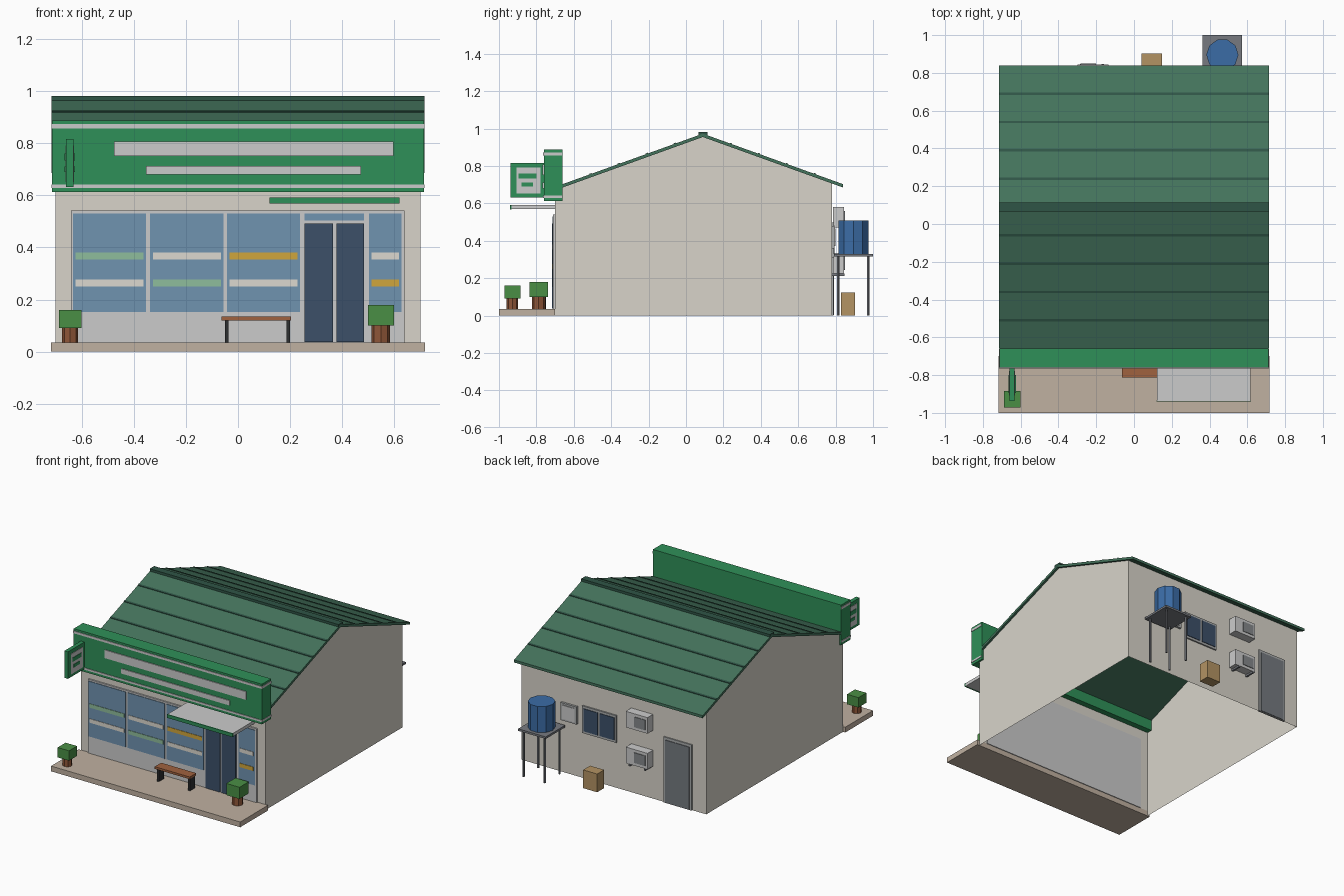
import bpy, bmesh, math

if "Cube" in bpy.data.objects:
    bpy.data.objects.remove(bpy.data.objects["Cube"])

MATS = {}
PALETTE = dict(wall='d8d4ca', trim='dededb', green='2f9058', roof='44735c', seam='2f5546',
               paving='c0b1a1', glass='7093b0', door='3c5069', shelf_white='dcd9d0',
               shelf_green='8fbd9c', shelf_yellow='d0a63c', wood='a0623f', pot='8f5638',
               leaf='4a8f45', black='2c2e30', tank='3b6ca6', steel='777a80', crate='b39363',
               ac='d0d0cc', grille='84888a', frame='a9abab', back_door='757a80')


def mat(key):
    if key not in MATS:
        m = bpy.data.materials.new(key)
        srgb = [int(PALETTE[key][i:i + 2], 16) / 255 for i in (0, 2, 4)]
        m.diffuse_color = [((c + 0.055) / 1.055) ** 2.4 for c in srgb] + [1]
        m.use_nodes = True
        m.node_tree.nodes["Principled BSDF"].inputs["Base Color"].default_value = m.diffuse_color
        MATS[key] = m
    return MATS[key]


def make(name, color, verts, faces):
    me = bpy.data.meshes.new(name)
    bm = bmesh.new()
    vs = [bm.verts.new(v) for v in verts]
    for f in faces:
        bm.faces.new([vs[i] for i in f])
    bmesh.ops.recalc_face_normals(bm, faces=bm.faces)
    bm.to_mesh(me)
    bm.free()
    me.materials.append(mat(color))
    ob = bpy.data.objects.new(name, me)
    bpy.context.collection.objects.link(ob)
    return ob


def prism(name, color, low, high, caps=True, skip=()):
    """Join two matching rings of points into a solid."""
    n = len(low)
    faces = [(i, (i + 1) % n, (i + 1) % n + n, i + n) for i in range(n) if i not in skip]
    if caps:
        faces += [tuple(range(n)), tuple(range(n, 2 * n))]
    return make(name, color, low + high, faces)


def box(name, color, x0, x1, y0, y1, z0, z1):
    ring = [(x0, y0), (x1, y0), (x1, y1), (x0, y1)]
    return prism(name, color, [(x, y, z0) for x, y in ring], [(x, y, z1) for x, y in ring])


def cyl(name, color, cx, cy, r, z0, z1, n):
    ring = [(cx + r * math.cos(i * math.tau / n), cy + r * math.sin(i * math.tau / n)) for i in range(n)]
    return prism(name, color, [(x, y, z0) for x, y in ring], [(x, y, z1) for x, y in ring])


def along_x(name, color, profile, x0, x1, skip=()):
    return prism(name, color, [(x0, y, z) for y, z in profile], [(x1, y, z) for y, z in profile], skip=skip)


# Paving and open-bottomed wall shell
box('pavement', 'paving', -0.717, 0.717, -1, -0.70, 0, 0.036)
along_x('walls', 'wall', [(-0.70, 0), (0.78, 0), (0.78, 0.707), (0.09, 0.956), (-0.70, 0.671)],
        -0.70, 0.70, skip=(0, 2, 3))

# Roof slopes with raised seams and a ridge cap
RIDGE, SLOPE = 0.09, 0.36


def roof_z(d):
    return 0.973 - SLOPE * d


for side, s in (('front', -1), ('back', 1)):
    along_x(side + '_roof', 'roof', [(RIDGE, roof_z(0)), (RIDGE + s * 0.75, roof_z(0.75)),
            (RIDGE + s * 0.75, roof_z(0.75) - 0.018), (RIDGE, roof_z(0) - 0.018)], -0.715, 0.715)
    for k in range(1, 5):
        a, b = 0.15 * k - 0.006, 0.15 * k + 0.006
        along_x(f'{side}_roof_seam_{k}', 'seam',
                [(RIDGE + s * a, roof_z(a) + 0.004), (RIDGE + s * b, roof_z(b) + 0.004),
                 (RIDGE + s * b, roof_z(b) - 0.005), (RIDGE + s * a, roof_z(a) - 0.005)], -0.714, 0.714)
box('ridge_cap', 'seam', -0.715, 0.715, RIDGE - 0.024, RIDGE + 0.024, 0.956, 0.981)

# Sign fascia with stripes and blank panels
box('fascia', 'green', -0.713, 0.713, -0.76, -0.66, 0.612, 0.887)
box('fascia_upper_stripe', 'trim', -0.716, 0.716, -0.764, -0.662, 0.857, 0.873)
box('fascia_lower_stripe', 'trim', -0.716, 0.716, -0.764, -0.662, 0.629, 0.642)
box('fascia_large_panel', 'trim', -0.475, 0.596, -0.766, -0.755, 0.751, 0.807)
box('fascia_small_panel', 'trim', -0.352, 0.471, -0.766, -0.755, 0.679, 0.712)

# Projecting blade sign, detailed on both sides
box('blade_sign', 'green', -0.659, -0.632, -0.938, -0.755, 0.632, 0.817)
box('blade_sign_panel', 'trim', -0.662, -0.629, -0.907, -0.778, 0.652, 0.791)
box('blade_sign_upper_bar', 'green', -0.665, -0.626, -0.895, -0.80, 0.733, 0.76)
box('blade_sign_lower_bar', 'green', -0.665, -0.626, -0.88, -0.818, 0.69, 0.711)

# Entrance awning
box('awning', 'trim', 0.122, 0.617, -0.936, -0.70, 0.570, 0.592)
box('awning_edge', 'green', 0.120, 0.619, -0.941, -0.934, 0.568, 0.592)

# Shopfront frame, glazing, shelves and doors
box('shopfront_frame', 'trim', -0.64, 0.638, -0.71, -0.695, 0.036, 0.542)
panes = [(-0.633, -0.352, 'shelf_green', 'shelf_white'), (-0.337, -0.056, 'shelf_white', 'shelf_green'),
         (-0.042, 0.238, 'shelf_yellow', 'shelf_white'), (0.502, 0.627, 'shelf_white', 'shelf_yellow')]
for i, (a, b, upper, lower) in enumerate(panes, 1):
    box(f'window_{i}', 'glass', a, b, -0.714, -0.705, 0.153, 0.531)
    box(f'upper_shelf_{i}', upper, a + 0.01, b - 0.01, -0.717, -0.71, 0.353, 0.38)
    box(f'lower_shelf_{i}', lower, a + 0.01, b - 0.01, -0.717, -0.71, 0.25, 0.277)
box('door_transom', 'glass', 0.256, 0.484, -0.714, -0.705, 0.504, 0.531)
box('left_door', 'door', 0.256, 0.364, -0.716, -0.705, 0.037, 0.492)
box('right_door', 'door', 0.378, 0.484, -0.716, -0.705, 0.037, 0.492)

# Bench
box('bench_seat', 'wood', -0.063, 0.203, -0.812, -0.742, 0.12, 0.135)
box('bench_left_leg', 'black', -0.05, -0.036, -0.805, -0.749, 0.036, 0.12)
box('bench_right_leg', 'black', 0.186, 0.2, -0.805, -0.749, 0.036, 0.12)

# Planters
for side, x, y, h, z0, z1 in (('left', -0.644, -0.928, 0.043, 0.092, 0.16),
                              ('right', 0.548, -0.788, 0.05, 0.1, 0.18)):
    cyl(side + '_planter_pot', 'pot', x, y, h * 0.72, 0.036, z0 + 0.002, 8)
    box(side + '_planter_bush', 'leaf', x - h, x + h, y - h, y + h, z0, z1)

# Water tank on its stand
cyl('water_tank', 'tank', 0.468, 0.895, 0.085, 0.33, 0.508, 10)
box('tank_platform', 'steel', 0.363, 0.572, 0.79, 1.0, 0.316, 0.33)
for i, sx in enumerate((-1, 1)):
    for j, sy in enumerate((-1, 1)):
        cyl(f'tank_leg_{2 * i + j + 1}', 'steel', 0.468 + sx * 0.08, 0.895 + sy * 0.08, 0.008, 0, 0.317, 6)

# Air conditioners
for name, z in (('upper', 0.47), ('lower', 0.225)):
    box(name + '_air_conditioner', 'ac', -0.30, -0.135, 0.785, 0.845, z, z + 0.11)
    box(name + '_air_conditioner_grille', 'grille', -0.283, -0.2, 0.84, 0.849, z + 0.02, z + 0.09)
for i, x in enumerate((-0.28, -0.165), 1):
    box(f'air_conditioner_bracket_{i}', 'steel', x - 0.006, x + 0.006, 0.78, 0.848, 0.212, 0.225)

# Back door, window, meter box and crate
box('back_door_frame', 'frame', -0.594, -0.38, 0.775, 0.788, 0, 0.45)
box('back_door', 'back_door', -0.578, -0.396, 0.78, 0.792, 0.003, 0.432)
box('back_window_frame', 'frame', -0.023, 0.235, 0.775, 0.79, 0.312, 0.498)
box('back_window_left_pane', 'door', -0.01, 0.098, 0.78, 0.794, 0.328, 0.482)
box('back_window_right_pane', 'door', 0.114, 0.222, 0.78, 0.794, 0.328, 0.482)
box('meter_box', 'frame', 0.273, 0.395, 0.775, 0.795, 0.36, 0.48)
box('meter_box_cover', 'ac', 0.287, 0.381, 0.785, 0.799, 0.373, 0.467)
box('crate', 'crate', 0.041, 0.147, 0.828, 0.903, 0, 0.125)
